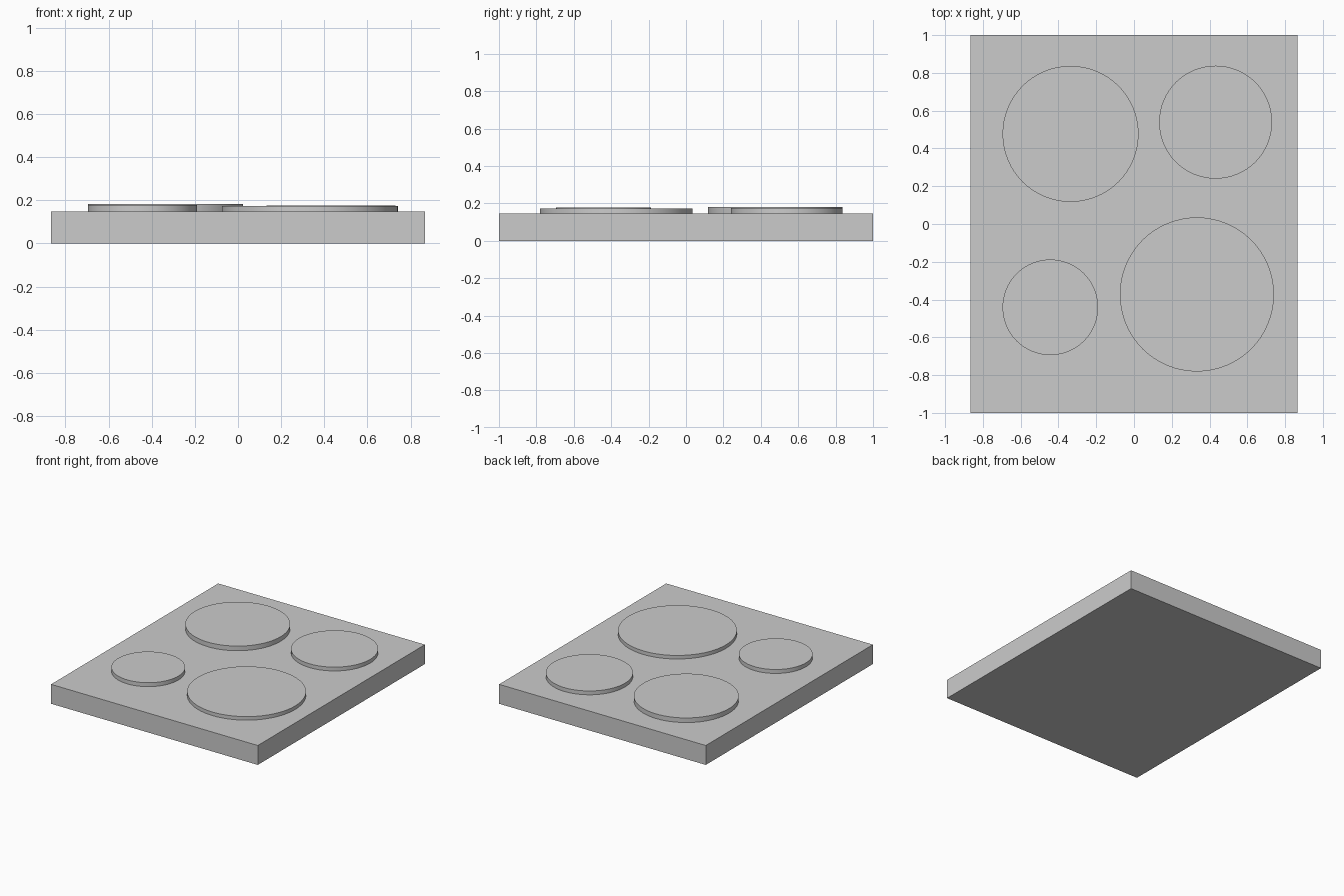
import bpy
import math

if "Cube" in bpy.data.objects:
    bpy.data.objects.remove(bpy.data.objects["Cube"])

PLATE_TOP = 0.147

# Rectangular base slab
bpy.ops.mesh.primitive_cube_add(size=1, location=(0, 0, PLATE_TOP / 2))
base = bpy.context.object
base.name = "base_plate"
base.scale = (1.732, 2.0, PLATE_TOP)
bpy.ops.object.transform_apply(location=False, rotation=False, scale=True)


def disc(name, x, y, radius, top):
    """Low round plate resting on the slab."""
    bpy.ops.mesh.primitive_cylinder_add(
        vertices=64, radius=radius, depth=top - PLATE_TOP,
        location=(x, y, (top + PLATE_TOP) / 2))
    bpy.context.object.name = name
    bpy.ops.object.shade_smooth_by_angle(angle=math.radians(30))


# Four raised discs of differing size and height
disc("back_left_disc", -0.336, 0.477, 0.360, 0.182)
disc("back_right_disc", 0.432, 0.539, 0.299, 0.176)
disc("front_left_disc", -0.443, -0.441, 0.253, 0.177)
disc("front_right_disc", 0.333, -0.373, 0.408, 0.174)
